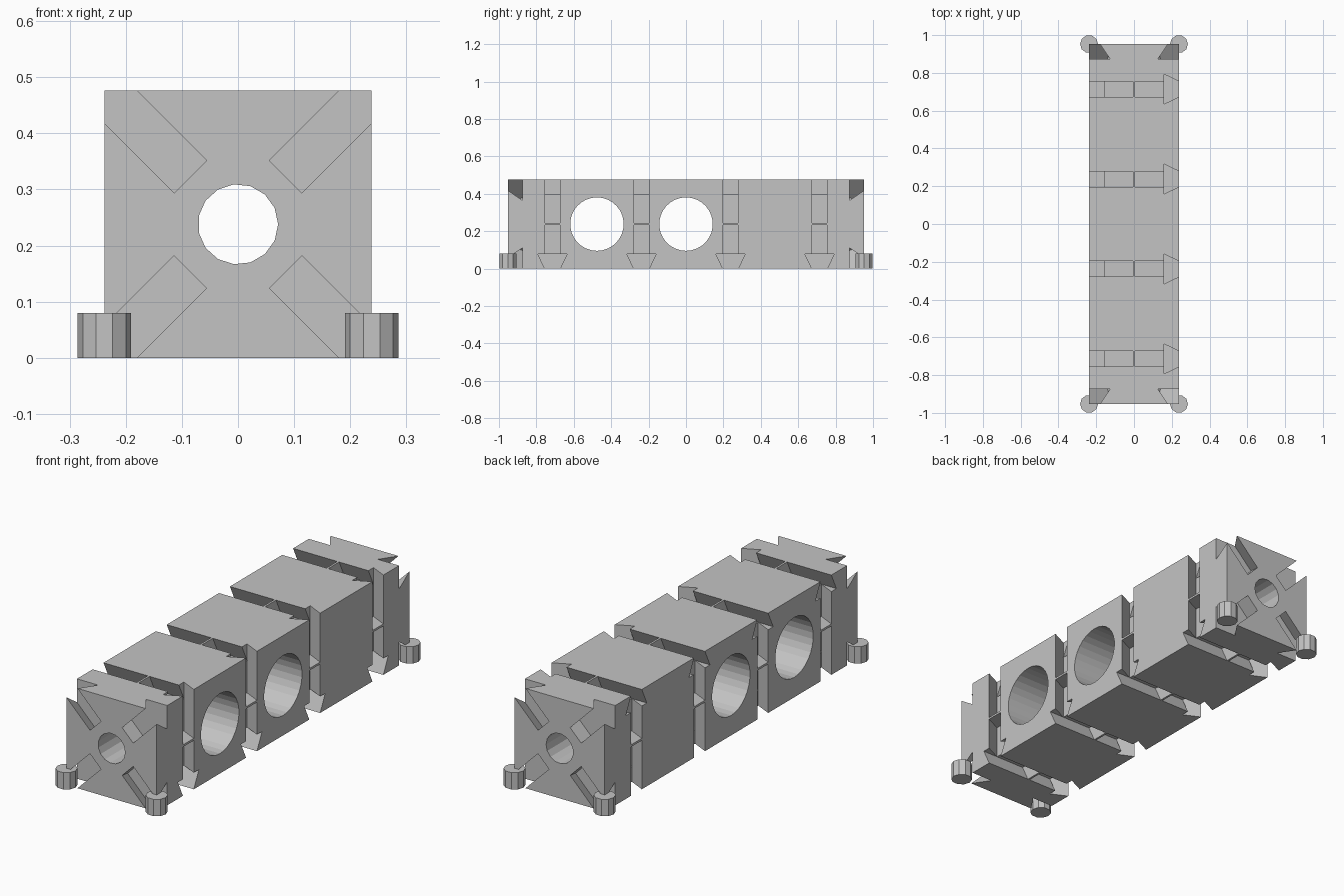
import bpy, bmesh, math
from mathutils import Matrix

if "Cube" in bpy.data.objects:
    bpy.data.objects.remove(bpy.data.objects["Cube"])

H = 0.238      # half the square section
L = 0.9524     # half the beam length
D = 0.079      # dovetail depth
W1, W2 = 0.041, 0.079   # dovetail half widths: mouth and floor

grey = bpy.data.materials.new("plain_grey")
grey.diffuse_color = (0.55, 0.55, 0.55, 1)
grey.use_nodes = True
grey.node_tree.nodes["Principled BSDF"].inputs["Base Color"].default_value = grey.diffuse_color


def make_object(name, bm):
    bmesh.ops.recalc_face_normals(bm, faces=bm.faces[:])
    mesh = bpy.data.meshes.new(name)
    bm.to_mesh(mesh)
    bm.free()
    mesh.materials.append(grey)
    ob = bpy.data.objects.new(name, mesh)
    bpy.context.scene.collection.objects.link(ob)
    return ob


def cylinder(name, radius, depth, sides, matrix):
    bm = bmesh.new()
    bmesh.ops.create_cone(bm, cap_ends=True, segments=sides, radius1=radius,
                          radius2=radius, depth=depth)
    bm.verts.ensure_lookup_table()
    # first corner points along +x
    turn = math.atan2(bm.verts[0].co.y, bm.verts[0].co.x)
    bm.transform(matrix @ Matrix.Rotation(-turn, 4, 'Z'))
    return make_object(name, bm)


def dovetail(name, start, end, surface, matrix):
    """Dovetail bar along local x, sunk below local z = surface."""
    profile = [(-W2, surface - D), (W2, surface - D), (W1, surface),
               (W1, surface + 0.03), (-W1, surface + 0.03), (-W1, surface)]
    bm = bmesh.new()
    a = [bm.verts.new((start, y, z)) for y, z in profile]
    b = [bm.verts.new((end, y, z)) for y, z in profile]
    bm.faces.new(a)
    bm.faces.new(b[::-1])
    n = len(profile)
    for i in range(n):
        bm.faces.new((a[i], b[i], b[(i + 1) % n], a[(i + 1) % n]))
    bm.transform(matrix)
    return make_object(name, bm)


# Square beam
bm = bmesh.new()
bmesh.ops.create_cube(bm, size=1)
bm.transform(Matrix.Translation((0, 0, H)) @ Matrix.Diagonal((2 * H, 2 * L, 2 * H, 1)))
beam = make_object("beam", bm)

cutters = []
# Long bore and three round cross holes
cutters.append(cylinder("bore_cutter", 0.0715, 2.2, 15,
               Matrix.Translation((0, 0, H)) @ Matrix.Rotation(math.pi / 2, 4, 'X')))
for y in (-0.476, 0, 0.476):
    cutters.append(cylinder("cross_hole_cutter", 0.143, 0.8, 30,
                   Matrix.Translation((0, y, H)) @ Matrix.Rotation(math.pi / 2, 4, 'Y')))

# Pinwheel dovetail grooves round the beam, each with a thin web in the middle
for y in (-0.714, -0.238, 0.238, 0.714):
    for k in range(4):
        m = Matrix.Translation((0, y, H)) @ Matrix.Rotation(k * math.pi / 2, 4, 'Y')
        cutters.append(dovetail("groove_cutter", -H - 0.03, -0.005, H, m))
        cutters.append(dovetail("groove_cutter", 0.005, H - D + 0.002, H, m))

# Diagonal dovetail slots in both ends
for side in (1, -1):
    for k in range(4):
        m = (Matrix.Translation((0, 0, H))
             @ Matrix.Rotation(math.pi / 4 + k * math.pi / 2, 4, 'Y')
             @ Matrix.Rotation(side * math.pi / 2, 4, 'X'))
        cutters.append(dovetail("end_slot_cutter", 0.12, 0.45, L, m))

# Cut everything, then discard the cutters
bpy.context.view_layer.objects.active = beam
for c in cutters:
    mod = beam.modifiers.new("cut", 'BOOLEAN')
    mod.operation = 'DIFFERENCE'
    mod.solver = 'EXACT'
    mod.object = c
    bpy.ops.object.modifier_apply(modifier=mod.name)
    bpy.data.objects.remove(c)

# Small round feet at the bottom corners
for x in (-H, H):
    for y in (-L, L):
        cylinder("corner_foot", 0.0476, 0.08, 10, Matrix.Translation((x, y, 0.04)))
